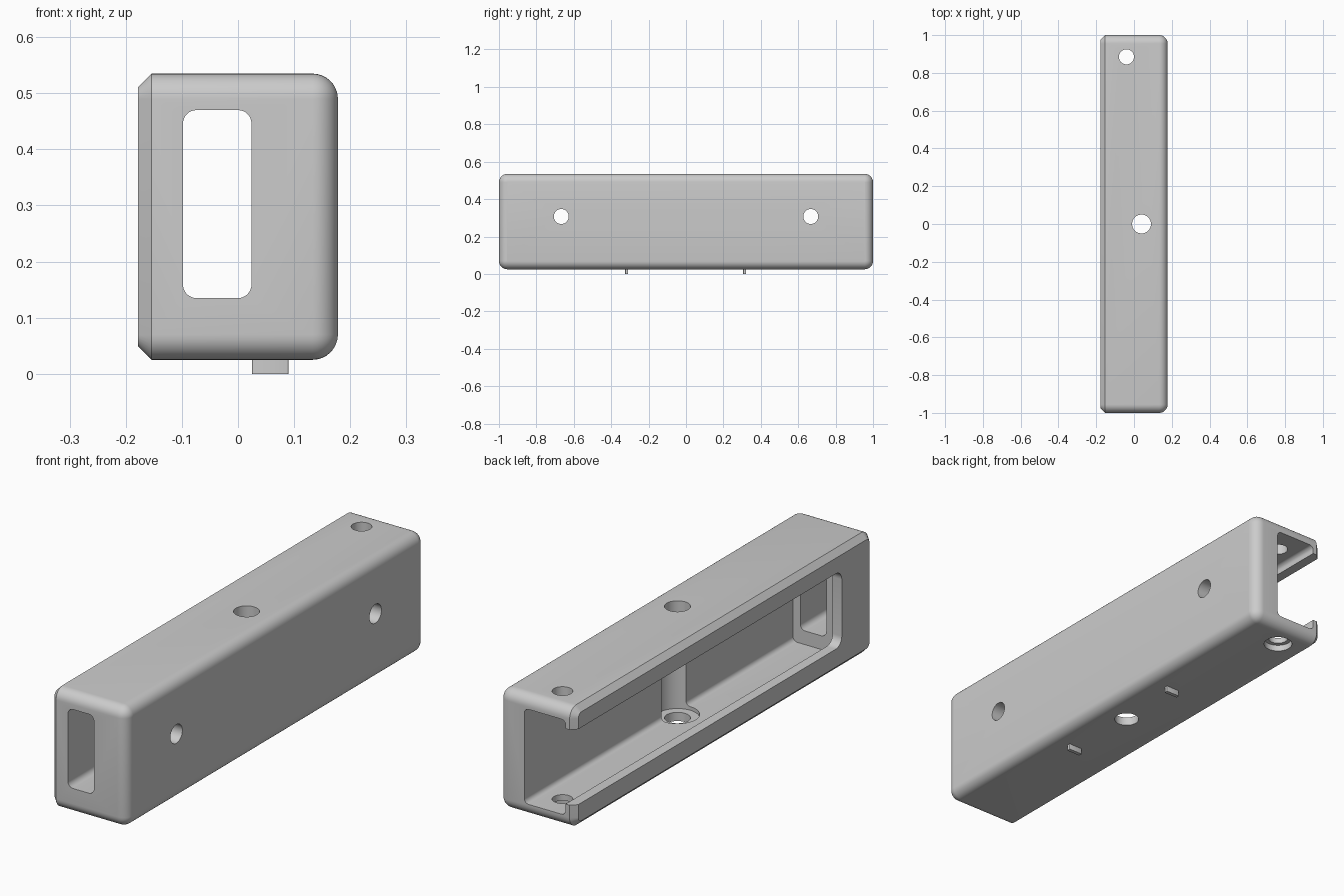
import bpy, bmesh
from math import sin, cos, pi

if "Cube" in bpy.data.objects:
    bpy.data.objects.remove(bpy.data.objects["Cube"])

grey = bpy.data.materials.new("plain_grey")
grey.use_nodes = True
COLOUR = (0.6, 0.6, 0.6, 1)
grey.diffuse_color = COLOUR
grey.node_tree.nodes["Principled BSDF"].inputs["Base Color"].default_value = COLOUR


def rounded_rect(a0, a1, b0, b1, r, steps=8):
    """Outline of a rectangle with rounded corners."""
    centres = [(a1 - r, b1 - r), (a0 + r, b1 - r), (a0 + r, b0 + r), (a1 - r, b0 + r)]
    return [(ca + r * cos((q + i / steps) * pi / 2), cb + r * sin((q + i / steps) * pi / 2))
            for q, (ca, cb) in enumerate(centres) for i in range(steps + 1)]


def circle(a, b, r, n=40):
    return [(a + r * cos(2 * pi * i / n), b + r * sin(2 * pi * i / n)) for i in range(n)]


def loft(name, axis, sections):
    """Skin equal outlines placed along an axis; sections are (position, outline)."""
    place = {"x": lambda p, a, b: (p, a, b),
             "y": lambda p, a, b: (a, p, b),
             "z": lambda p, a, b: (a, b, p)}[axis]
    bm = bmesh.new()
    rings = [[bm.verts.new(place(p, a, b)) for a, b in line] for p, line in sections]
    for low, high in zip(rings, rings[1:]):
        for i in range(len(low)):
            j = (i + 1) % len(low)
            bm.faces.new((low[i], low[j], high[j], high[i]))
    bm.faces.new(rings[0])
    bm.faces.new(rings[-1])
    bmesh.ops.recalc_face_normals(bm, faces=bm.faces)
    mesh = bpy.data.meshes.new(name)
    bm.to_mesh(mesh)
    bm.free()
    mesh.materials.append(grey)
    obj = bpy.data.objects.new(name, mesh)
    bpy.context.collection.objects.link(obj)
    return obj


def prism(name, axis, outline, lo, hi):
    return loft(name, axis, [(lo, outline), (hi, outline)])


# Housing body: chamfered at the open side, filleted at the closed side
W, BOTTOM, TOP, R, CHAMFER = 0.178, 0.025, 0.535, 0.045, 0.024


def body_outline(inset):
    return rounded_rect(-1 + inset, 1 - inset, BOTTOM + inset, TOP - inset, R - inset)


sections = [(-W, body_outline(CHAMFER)), (-W + CHAMFER, body_outline(0))]
for i in range(9):
    t = i / 8 * pi / 2 * 0.97
    sections.append((W - R + R * sin(t), body_outline(R * (1 - cos(t)))))
body = loft("housing", "x", sections)

# Cutters: cavity, side opening, end window, bolt holes
cutters = [
    prism("cavity", "y", rounded_rect(-0.135, 0.058, 0.077, 0.48, 0.02), -0.8, 1.1),
    prism("side_opening", "x", rounded_rect(-0.79, 1.2, 0.125, 0.445, 0.04), -0.3, -0.05),
    prism("end_window", "y", rounded_rect(-0.098, 0.024, 0.135, 0.47, 0.024), -1.1, -0.7),
    prism("middle_pocket", "z", circle(0.04, 0, 0.085), 0.062, 0.48),
    prism("middle_hole", "z", circle(0.04, 0, 0.05), -0.1, 0.7),
    prism("end_hole", "z", circle(-0.04, 0.885, 0.04), -0.1, 0.7),
    prism("end_counterbore", "z", circle(-0.04, 0.885, 0.058), -0.1, 0.052),
]
for y in (-0.667, 0.667):
    cutters.append(prism("side_hole", "x", circle(y, 0.307, 0.04), 0, 0.3))

bpy.context.view_layer.objects.active = body
for cutter in cutters:
    cutter.hide_render = True
    mod = body.modifiers.new(cutter.name, "BOOLEAN")
    mod.operation = "DIFFERENCE"
    mod.solver = "EXACT"
    mod.object = cutter
    bpy.ops.object.modifier_apply(modifier=mod.name)
    bpy.data.objects.remove(cutter)

# Locating tabs under the housing
tabs = [prism(name, "z", rounded_rect(0.025, 0.09, y - 0.008, y + 0.008, 0.003, 3), 0, 0.04)
        for name, y in (("front_tab", -0.317), ("back_tab", 0.313))]

bpy.ops.object.select_all(action="DESELECT")
for obj in [body] + tabs:
    obj.select_set(True)
bpy.ops.object.shade_smooth_by_angle(angle=pi / 6)
